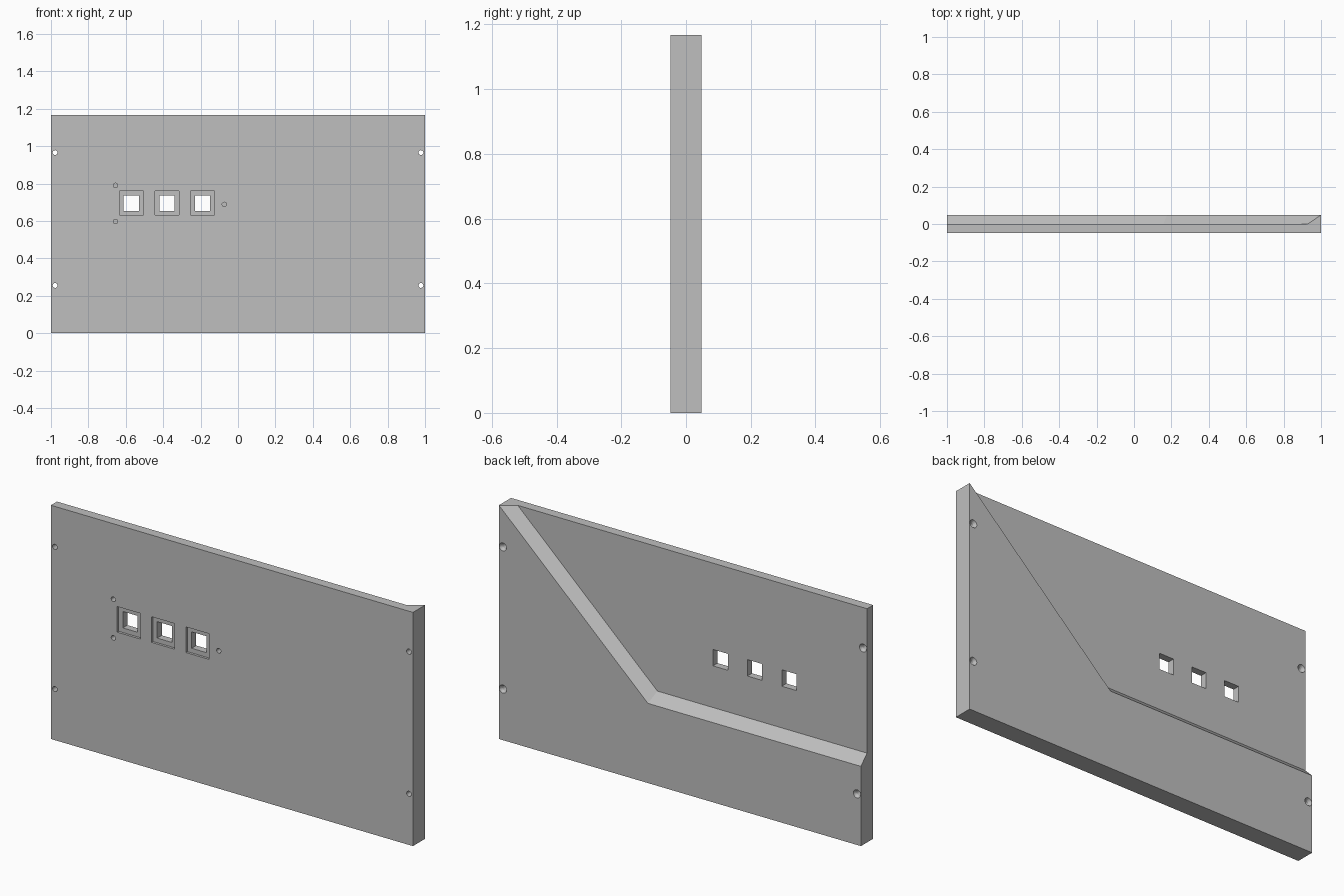
import bpy
import bmesh
from math import cos, sin, tau, hypot

cube = bpy.data.objects.get("Cube")
if cube:
    bpy.data.objects.remove(cube)

H = 0.048        # half thickness of the plate
TOP = 1.167      # plate height
LEDGE = 0.398    # height of the thick lower band
KNEE = 0.177     # x where the diagonal meets the band

grey = bpy.data.materials.new("plain grey")
grey.use_nodes = True
colour = (0.52, 0.52, 0.52, 1)
grey.diffuse_color = colour
grey.node_tree.nodes["Principled BSDF"].inputs["Base Color"].default_value = colour


def loft(name, sections):
    """Closed solid through rings of (x, z) points, each at a depth y."""
    bm = bmesh.new()
    rings = [[bm.verts.new((x, y, z)) for x, z in ring] for y, ring in sections]
    for a, b in zip(rings, rings[1:]):
        n = len(a)
        for i in range(n):
            j = (i + 1) % n
            bm.faces.new((a[i], a[j], b[j], b[i]))
    bm.faces.new(rings[0])
    bm.faces.new(rings[-1])
    bmesh.ops.recalc_face_normals(bm, faces=bm.faces)
    mesh = bpy.data.meshes.new(name)
    bm.to_mesh(mesh)
    bm.free()
    mesh.materials.append(grey)
    obj = bpy.data.objects.new(name, mesh)
    bpy.context.collection.objects.link(obj)
    return obj


def rect(x0, x1, z0, z1):
    return [(x0, z0), (x1, z0), (x1, z1), (x0, z1)]


def square(x, z, size):
    s = size / 2
    return rect(x - s, x + s, z - s, z + s)


def circle(x, z, r, n=20):
    return [(x + r * cos(tau * i / n), z + r * sin(tau * i / n)) for i in range(n)]


def cut(body, cutter):
    mod = body.modifiers.new("cut", "BOOLEAN")
    mod.operation = "DIFFERENCE"
    mod.solver = "EXACT"
    mod.object = cutter
    bpy.context.view_layer.objects.active = body
    bpy.ops.object.modifier_apply(modifier=mod.name)
    bpy.data.objects.remove(cutter)


# Full-thickness plate
panel = loft("panel", [(-H, rect(-1, 1, 0, TOP)), (H, rect(-1, 1, 0, TOP))])


# Thinned upper area of the back, bounded by 45 degree chamfers
def relief(offset):
    run, rise = 0.9995 - KNEE, TOP - LEDGE
    shift = offset * hypot(run, rise) / rise

    def diagonal(z):
        return KNEE + (z - LEDGE) * run / rise - shift
    low, high = LEDGE + offset, TOP + 0.2
    return [(-1.2, low), (diagonal(low), low), (diagonal(high), high), (-1.2, high)]


cut(panel, loft("relief_cutter", [(0, relief(H)), (2 * H, relief(-H))]))

# Three square windows with a shallow front recess
for x in (-0.57, -0.38, -0.19):
    outer, inner = square(x, 0.695, 0.128), square(x, 0.695, 0.082)
    step = -H + 0.012
    cut(panel, loft("window_cutter", [(-2 * H, outer), (step, outer),
                                      (step, inner), (2 * H, inner)]))

# Edge screw holes, countersunk from the back
for x in (-0.978, 0.978):
    for z in (0.255, 0.965):
        back = 0 if x < 0 and z > LEDGE else H
        small, large = circle(x, z, 0.013), circle(x, z, 0.02)
        cut(panel, loft("screw_cutter", [(-2 * H, small), (back - 0.015, small),
                                         (back, large), (back + H, large)]))

# Blind pilot holes around the windows
for x, z in ((-0.655, 0.79), (-0.655, 0.597), (-0.073, 0.688)):
    ring = circle(x, z, 0.012)
    cut(panel, loft("pilot_cutter", [(-2 * H, ring), (-H + 0.03, ring)]))
